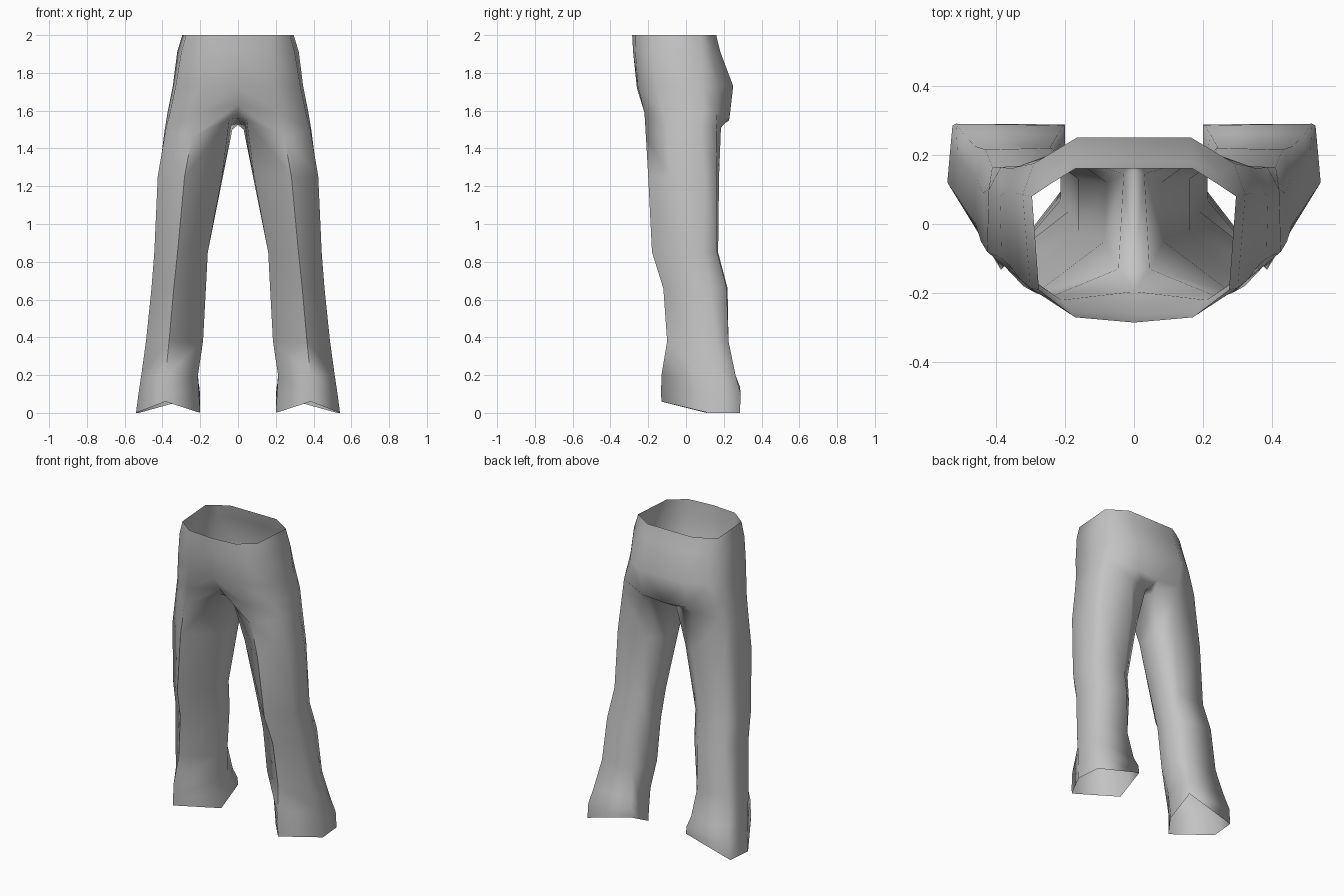
import bpy, bmesh

cube = bpy.data.objects.get("Cube")
if cube:
    bpy.data.objects.remove(cube, do_unlink=True)

# One plain cloth colour
cloth = bpy.data.materials.new("grey cloth")
cloth.use_nodes = True
colour = (0.55, 0.55, 0.55, 1)
cloth.diffuse_color = colour
bsdf = cloth.node_tree.nodes["Principled BSDF"]
bsdf.inputs["Base Color"].default_value = colour
bsdf.inputs["Roughness"].default_value = 0.9

# Half rings of the hips: front centre, round the left side, to back centre
HIPS = [
    (2.00, [(0, -.285), (.17, -.27), (.275, -.19), (.295, .08), (.235, .12), (.17, .16), (0, .16)]),
    (1.91, [(0, -.28), (.172, -.268), (.30, -.185), (.322, .085), (.25, .14), (.17, .182), (0, .182)]),
    (1.73, [(0, -.26), (.18, -.255), (.33, -.16), (.345, .09), (.29, .175), (.165, .25), (0, .25)]),
    (1.59, [(0, -.195), (.21, -.22), (.36, -.12), (.373, .09), (.34, .165), (.16, .23), (0, .225)]),
]
# Full rings of the left leg: front inner, front ridge, outer side, back, back inner
LEG = [
    (1.50, [(.045, -.13), (.245, -.212), (.383, -.10), (.388, .08), (.355, .16), (.17, .185), (.03, .145)]),
    (1.25, [(.085, -.05), (.283, -.20), (.425, -.08), (.42, .10), (.385, .165), (.17, .175), (.08, .12)]),
    (0.85, [(.16, -.02), (.32, -.18), (.443, -.05), (.438, .09), (.41, .165), (.22, .17), (.16, .13)]),
    (0.66, [(.17, .02), (.34, -.12), (.458, .0), (.455, .13), (.43, .215), (.24, .22), (.17, .155)]),
    (0.38, [(.185, .04), (.365, -.10), (.487, .04), (.483, .16), (.46, .225), (.24, .225), (.19, .16)]),
    (0.20, [(.212, .07), (.383, -.13), (.512, .08), (.51, .19), (.495, .262), (.22, .26), (.212, .2)]),
    (0.10, [(.207, .09), (.385, -.132), (.527, .10), (.522, .2), (.515, .29), (.205, .285), (.205, .2)]),
    (0.00, [(.20, .11), (.385, -.13), (.54, .12), (.533, .2), (.525, .285), (.20, .288), (.20, .2)]),
]

bm = bmesh.new()


def ring(z, points):
    """Add one level ring of vertices."""
    return [bm.verts.new((x, y, z)) for x, y in points]


def skin(a, b, closed):
    """Join two rings with quads."""
    n = len(a)
    for i in range(n if closed else n - 1):
        j = (i + 1) % n
        bm.faces.new((a[i], a[j], b[j], b[i]))


def set_heights(verts, heights):
    """Move single ring vertices off the level."""
    for i, z in heights.items():
        verts[i].co.z = z


# Hips, lower at the crotch and below the seat
hips = [ring(z, p) for z, p in HIPS]
set_heights(hips[2], {0: 1.72})
set_heights(hips[3], {0: 1.63, 5: 1.56, 6: 1.545})
for a, b in zip(hips, hips[1:]):
    skin(a, b, False)

# Leg, with the toe and the inner heel of the hem raised
legs = [ring(z, p) for z, p in LEG]
set_heights(legs[0], {0: 1.555, 1: 1.46, 5: 1.51})
set_heights(legs[-2], {5: 0.14, 6: 0.12})
set_heights(legs[-1], {1: 0.06, 5: 0.09, 6: 0.045})
for a, b in zip(legs, legs[1:]):
    skin(a, b, True)
skin(hips[-1], legs[0], False)

# Crotch strip between the legs
front = bm.verts.new((0, -.135, 1.56))
back = bm.verts.new((0, .15, 1.525))
top, low = hips[-1], legs[0]
bm.faces.new((top[0], low[0], front))
bm.faces.new((top[6], back, low[6]))
bm.faces.new((front, low[0], low[6], back))

# Outer side faces out, smooth cloth
bmesh.ops.recalc_face_normals(bm, faces=bm.faces)
side = max(bm.faces, key=lambda f: f.calc_center_median().x)
side.normal_update()
if side.normal.x < 0:
    bmesh.ops.reverse_faces(bm, faces=bm.faces)
for face in bm.faces:
    face.smooth = True

# Sharp crease down the front, ending above the toe
for a, b in zip(legs[:5], legs[1:6]):
    bm.edges.get((a[1], b[1])).smooth = False

mesh = bpy.data.meshes.new("trousers")
bm.to_mesh(mesh)
bm.free()
mesh.materials.append(cloth)
trousers = bpy.data.objects.new("trousers", mesh)
bpy.context.collection.objects.link(trousers)

# Second leg
mirror = trousers.modifiers.new("mirror", 'MIRROR')
mirror.use_clip = True
mirror.merge_threshold = 0.002
